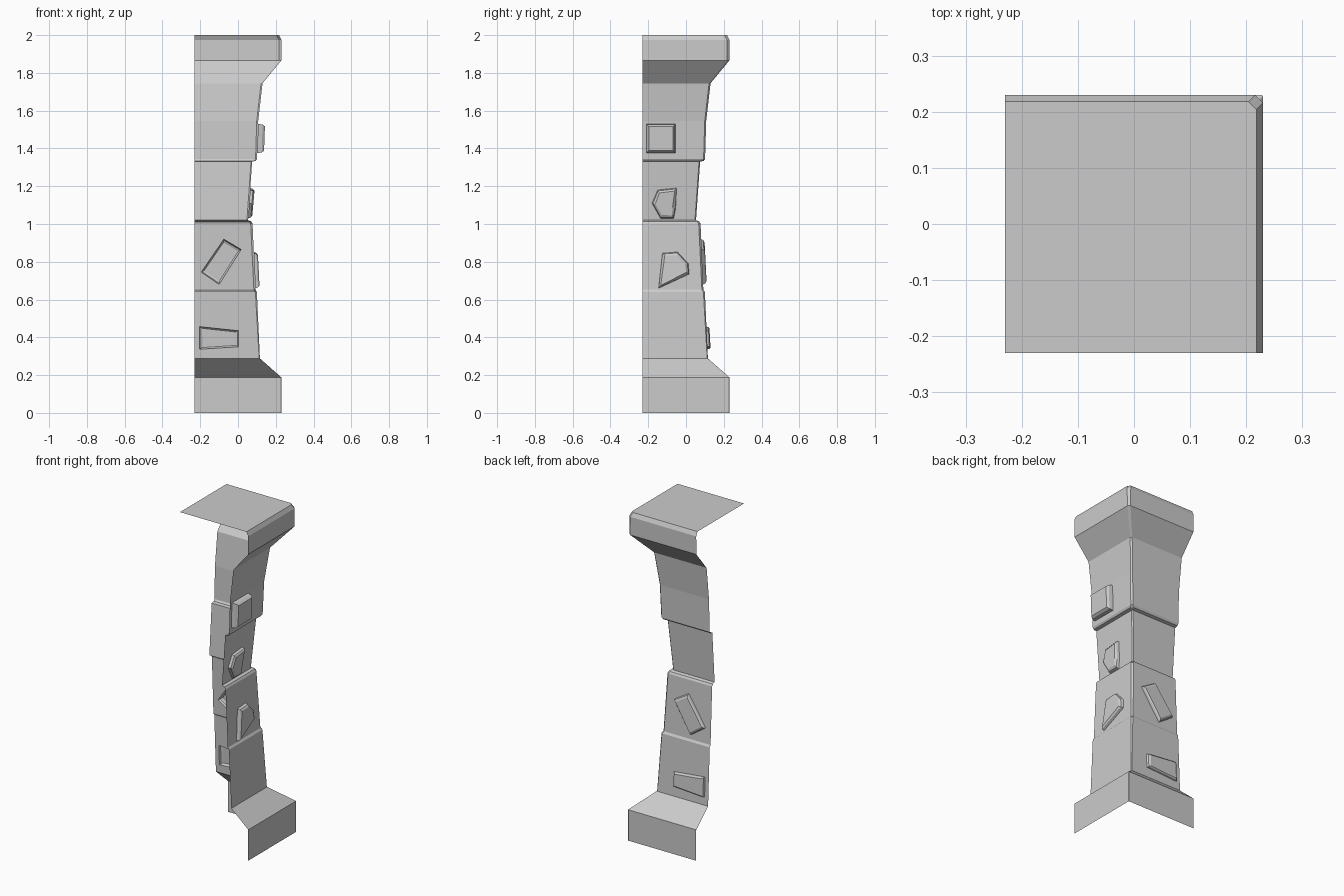
import bpy, bmesh
from mathutils import Vector

if "Cube" in bpy.data.objects:
    bpy.data.objects.remove(bpy.data.objects["Cube"])

E = -0.23  # open edges of the corner shell
# wall profile: offset, height, corner chamfer
PROFILE = [(0.23, 0, 0.002), (0.23, 0.188, 0.002), (0.116, 0.288, 0.004),
           (0.100, 0.640, 0.008), (0.092, 0.652, 0.008), (0.077, 1.002, 0.010),
           (0.070, 1.014, 0.012), (0.053, 1.020, 0.006), (0.075, 1.330, 0.006),
           (0.094, 1.334, 0.010), (0.101, 1.345, 0.008), (0.107, 1.545, 0.008),
           (0.130, 1.745, 0.008), (0.229, 1.865, 0.012), (0.23, 1.975, 0.014),
           (0.218, 2.0, 0.014)]

# raised stones: wall side, outline (along, z), relief depth
STONES = [
    ("x", [(-0.21, 1.375), (-0.055, 1.375), (-0.055, 1.53), (-0.21, 1.53)], 0.036),
    ("x", [(-0.135, 1.03), (-0.065, 1.03), (-0.055, 1.08), (-0.05, 1.19),
           (-0.15, 1.18), (-0.18, 1.11)], 0.022),
    ("x", [(-0.145, 0.66), (0.017, 0.735), (0.012, 0.79), (-0.045, 0.852), (-0.125, 0.845)], 0.022),
    ("y", [(-0.10, 0.68), (0.017, 0.865), (-0.075, 0.92), (-0.195, 0.745)], 0.018),
    ("y", [(-0.205, 0.337), (0.003, 0.35), (0.003, 0.435), (-0.205, 0.457)], 0.016),
]


def wall_offset(z):
    for (p0, z0, _), (p1, z1, _) in zip(PROFILE, PROFILE[1:]):
        if z0 <= z <= z1:
            return p0 + (p1 - p0) * (z - z0) / (z1 - z0)


def place(side, along, off, z):
    return Vector((off, along, z)) if side == "x" else Vector((along, off, z))


def edge(bm, a, b):
    return bm.edges.get((a, b)) or bm.edges.new((a, b))


def loop_edges(bm, vs):
    return [edge(bm, vs[i], vs[(i + 1) % len(vs)]) for i in range(len(vs))]


def add_stone(bm, side, outline, depth):
    # hole rim, outward rise, bevelled top; returns the rim edges
    n = len(outline)
    cu = sum(u for u, _ in outline) / n
    cz = sum(z for _, z in outline) / n
    rings = []
    for shrink, d in ((0, 0), (0.004, depth * 0.65), (0.014, depth)):
        ring = []
        for u, z in outline:
            v = Vector((cu - u, cz - z))
            v *= shrink * 1.3 / v.length
            ring.append(bm.verts.new(place(side, u + v.x, wall_offset(z) + d, z + v.y)))
        rings.append(ring)
    for a, b in zip(rings, rings[1:]):
        for i in range(n):
            j = (i + 1) % n
            bm.faces.new((a[i], a[j], b[j], b[i]))
    bm.faces.new(rings[-1])
    return loop_edges(bm, rings[0])


bm = bmesh.new()
rows = [[bm.verts.new(c) for c in ((p, E, z), (p, p - c, z), (p - c, p, z), (E, p, z))]
        for p, z, c in PROFILE]

# two walls and the chamfered corner, with openings where stones rise
for k, (a, b) in enumerate(zip(rows, rows[1:])):
    z0, z1 = PROFILE[k][1], PROFILE[k + 1][1]
    for i, side in enumerate(("x", "corner", "y")):
        quad = (a[i], a[i + 1], b[i + 1], b[i])
        here = [s for s in STONES if s[0] == side and z0 < s[1][0][1] < z1]
        if not here:
            bm.faces.new(quad)
            continue
        edges = loop_edges(bm, quad)
        for s in here:
            edges += add_stone(bm, *s)
        normal = Vector((1, 0, 0)) if side == "x" else Vector((0, 1, 0))
        bmesh.ops.triangle_fill(bm, edges=edges, use_beauty=True, normal=normal)

# flat cap
bm.faces.new(rows[-1] + [bm.verts.new((E, E, 2.0))])
bmesh.ops.recalc_face_normals(bm, faces=bm.faces)

mesh = bpy.data.meshes.new("stone_corner_pillar")
bm.to_mesh(mesh)
bm.free()
pillar = bpy.data.objects.new("stone_corner_pillar", mesh)
bpy.context.collection.objects.link(pillar)
